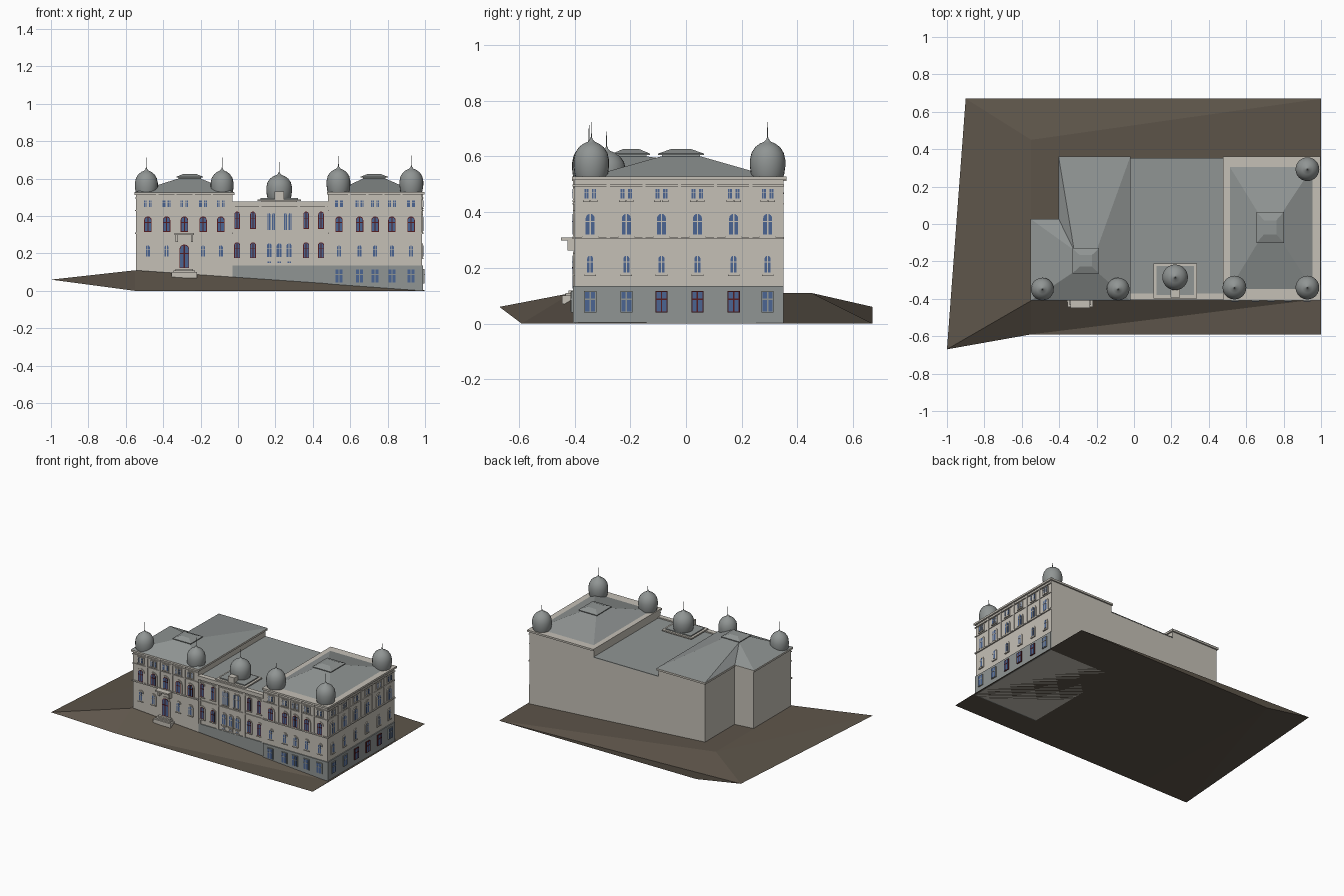
import bpy, bmesh, math

if "Cube" in bpy.data.objects:
    bpy.data.objects.remove(bpy.data.objects["Cube"])

MATS = []
def mat(name, r, g, b):
    m = bpy.data.materials.new(name)
    m.diffuse_color = (r, g, b, 1)
    m.use_nodes = True
    m.node_tree.nodes["Principled BSDF"].inputs["Base Color"].default_value = m.diffuse_color
    MATS.append(m)
    return len(MATS) - 1

STONE = mat("pale stone", 0.56, 0.53, 0.47)
SLATE = mat("grey slate", 0.28, 0.30, 0.295)
GLASS = mat("blue glass", 0.07, 0.13, 0.29)
RED = mat("dark red paint", 0.09, 0.012, 0.015)
EARTH = mat("brown earth", 0.11, 0.09, 0.068)

# ---- helpers ----
def front(u, z, d): return (u, -0.40 - d, z)
def centre(u, z, d): return (u, -0.392 - d, z)
def side(u, z, d): return (0.984 + d, u, z)
def plan(x, y, z): return (x, y, z)

def prism(bm, pts, d0, d1, face, m):
    a = [bm.verts.new(face(u, v, d0)) for u, v in pts]
    b = [bm.verts.new(face(u, v, d1)) for u, v in pts]
    n = len(pts)
    fs = [bm.faces.new(a[::-1]), bm.faces.new(b)]
    fs += [bm.faces.new((a[i], a[(i + 1) % n], b[(i + 1) % n], b[i])) for i in range(n)]
    for f in fs:
        f.material_index = m

def rect(u0, u1, v0, v1):
    return [(u0, v0), (u1, v0), (u1, v1), (u0, v1)]

def mesh_faces(bm, verts, faces, m):
    vs = [bm.verts.new(v) for v in verts]
    for f in faces:
        bm.faces.new([vs[i] for i in f]).material_index = m

def finish(bm, name):
    bmesh.ops.recalc_face_normals(bm, faces=bm.faces)
    me = bpy.data.meshes.new(name)
    bm.to_mesh(me)
    bm.free()
    for m in MATS:
        me.materials.append(m)
    ob = bpy.data.objects.new(name, me)
    bpy.context.collection.objects.link(ob)
    return ob

def opening(u, z0, z1, w, arch):
    h = w / 2
    if not arch:
        return rect(u - h, u + h, z0, z1)
    top = [(u + h * math.cos(math.pi * k / 8), z1 - h + h * math.sin(math.pi * k / 8)) for k in range(9)]
    return [(u - h, z0), (u + h, z0)] + top

def window(bm, face, u, z0, z1, w, arch=True, frame=STONE, base=0.0, trim=0.007, surround=STONE):
    if trim:
        prism(bm, opening(u, z0 - trim * .5, z1 + trim, w + 2 * trim, arch), base, base + .005, face, surround)
        prism(bm, rect(u - w / 2 - trim, u + w / 2 + trim, z0 - .009, z0 - .003), base, base + .008, face, surround)
    prism(bm, opening(u, z0, z1, w, arch), base, base + .0062, face, frame)
    e = min(.004, w * .12)
    prism(bm, opening(u, z0 + e, z1 - e, w - 2 * e, arch), base, base + .0072, face, GLASS)
    t = w * .06
    prism(bm, rect(u - t, u + t, z0 + e, z1 - e), base, base + .0082, face, frame)
    zm = z0 + (z1 - z0) * .62
    prism(bm, rect(u - w / 2 + e, u + w / 2 - e, zm - t, zm + t), base, base + .0085, face, frame)

# ---- sloping ground ----
bm = bmesh.new()
mesh_faces(bm, [(-1, -.67, .06), (-.55, -.59, 0), (1, -.59, 0), (1, .67, 0), (-.9, .67, .06),
                (-.55, .45, .11), (-.55, -.41, .11), (1, -.40, .003), (-.55, .67, 0)],
           [(0, 1, 6), (1, 7, 6), (1, 2, 7), (2, 3, 7), (6, 7, 3), (6, 3, 5), (5, 3, 4),
            (0, 6, 5), (0, 5, 4), (1, 8, 3, 2), (0, 4, 8), (0, 8, 1), (4, 3, 8)], EARTH)
finish(bm, "ground")

# ---- wall blocks ----
LEFT = [(-.545, -.40), (-.03, -.40), (-.03, .35), (-.395, .35), (-.395, .02), (-.545, .02)]
bm = bmesh.new()
prism(bm, LEFT, 0.02, .518, plan, STONE)
finish(bm, "left_block_walls")
bm = bmesh.new()
prism(bm, rect(-.03, .48, -.392, .35), 0.01, .465, plan, STONE)
prism(bm, rect(-.03, .48, -.38, .352), .465, .47, plan, SLATE)
finish(bm, "middle_block")
bm = bmesh.new()
prism(bm, rect(.48, .984, -.40, .35), 0, .52, plan, STONE)
prism(bm, rect(.476, .996, -.41, .36), .515, .528, plan, STONE)
finish(bm, "right_block_walls")

# ---- grey basement facing on the front and right side ----
bm = bmesh.new()
prism(bm, rect(-.03, .48, 0, .135), 0, .006, centre, SLATE)
prism(bm, rect(.48, .99, 0, .135), 0, .006, front, SLATE)
prism(bm, rect(-.40, .35, 0, .135), 0, .006, side, SLATE)
finish(bm, "basement_facing")

# ---- roofs with raised caps ----
def cap(bm, cx, cy, hx, hy):
    prism(bm, rect(cx - hx * .82, cx + hx * .82, cy - hy * .82, cy + hy * .82), .585, .607, plan, SLATE)
    prism(bm, rect(cx - hx, cx + hx, cy - hy, cy + hy), .605, .61, plan, SLATE)
    a = rect(cx - hx, cx + hx, cy - hy, cy + hy)
    b = rect(cx - hx * .45, cx + hx * .45, cy - hy * .45, cy + hy * .45)
    mesh_faces(bm, [(x, y, .61) for x, y in a] + [(x, y, .626) for x, y in b],
               [(0, 1, 5, 4), (1, 2, 6, 5), (2, 3, 7, 6), (3, 0, 4, 7), (4, 5, 6, 7)], SLATE)

bm = bmesh.new()
EAVE = [(-.553, -.41), (-.02, -.41), (-.02, .36), (-.403, .36), (-.403, .027), (-.553, .027)]
prism(bm, EAVE, .512, .525, plan, STONE)
mesh_faces(bm, [(x, y, .527) for x, y in EAVE] + [(x, y, .60) for x, y in rect(-.32, -.20, -.255, -.14)],
           [(0, 1, 7, 6), (1, 2, 8, 7), (2, 3, 9, 8), (3, 4, 9), (4, 5, 9), (5, 0, 6, 9), (6, 7, 8, 9)], SLATE)
cap(bm, -.258, -.197, .072, .068)
finish(bm, "left_roof")

bm = bmesh.new()
mesh_faces(bm, [(x, y, .528) for x, y in rect(.512, .955, -.347, .305)] + [(x, y, .60) for x, y in rect(.668, .788, -.09, .053)],
           [(0, 1, 5, 4), (1, 2, 6, 5), (2, 3, 7, 6), (3, 0, 4, 7), (4, 5, 6, 7)], SLATE)
cap(bm, .728, -.018, .073, .083)
finish(bm, "right_roof")

# ---- domes with spires ----
PROFILE = [(.057, 0), (.06, .01), (.0635, .035), (.0635, .06), (.058, .085), (.045, .105),
           (.028, .118), (.012, .125), (.005, .133), (.0018, .142), (.001, .195)]
def dome(name, x, y, z, s=1.0):
    bm = bmesh.new()
    n = 24
    rings = [[bm.verts.new((x + r * s * math.cos(2 * math.pi * k / n), y + r * s * math.sin(2 * math.pi * k / n), z + h))
              for k in range(n)] for r, h in PROFILE]
    for a, b in zip(rings, rings[1:]):
        for k in range(n):
            bm.faces.new((a[k], a[(k + 1) % n], b[(k + 1) % n], b[k]))
    bm.faces.new(rings[-1])
    bm.faces.new(rings[0][::-1])
    for f in bm.faces:
        f.material_index = SLATE
    ob = finish(bm, name)
    bpy.ops.object.select_all(action='DESELECT')
    ob.select_set(True)
    bpy.context.view_layer.objects.active = ob
    bpy.ops.object.shade_smooth_by_angle(angle=math.radians(40))

dome("left_outer_dome", -.49, -.348, .518, .96)
dome("left_inner_dome", -.085, -.348, .518, .96)
dome("right_inner_dome", .537, -.34, .528)
dome("right_outer_dome", .927, -.34, .528)
dome("right_back_dome", .927, .293, .528)
dome("central_dome", .22, -.285, .495, 1.08)

# ---- central dome pedestal ----
bm = bmesh.new()
prism(bm, rect(.125, .315, -.375, -.225), .46, .482, plan, STONE)
prism(bm, rect(.103, .337, -.397, -.21), .480, .489, plan, STONE)
prism(bm, rect(.12, .32, -.38, -.225), .489, .496, plan, SLATE)
prism(bm, rect(.195, .245, -.392, -.35), .489, .53, plan, STONE)
finish(bm, "dome_pedestal")

# ---- string courses, cornices and pilasters ----
bm = bmesh.new()
for face, spans in ((front, ((-.55, -.03), (.48, .992))), (side, ((-.408, .352),))):
    for u0, u1 in spans:
        for z0, z1, d in ((.303, .311, .008), (.427, .432, .005), (.493, .499, .007)):
            prism(bm, rect(u0, u1, z0, z1), 0, d, face, STONE)
prism(bm, rect(-.03, .48, .452, .478), -.02, .014, centre, STONE)
prism(bm, rect(-.03, .48, .298, .304), 0, .006, centre, STONE)
prism(bm, rect(-.03, .48, .434, .439), 0, .006, centre, STONE)
LX = [-.482, -.382, -.287, -.187, -.092]
RX = [.54, .65, .733, .823, .925]
SY = [-.344, -.214, -.088, .041, .171, .293]
for face, cols in ((front, LX), (front, RX), (side, SY)):
    for a, b in zip(cols, cols[1:]):
        prism(bm, rect((a + b) / 2 - .006, (a + b) / 2 + .006, .311, .515), 0, .005, face, STONE)
for u in (-.022, .118, .325, .472):
    prism(bm, rect(u - .007, u + .007, .135, .455), 0, .006, centre, STONE)
finish(bm, "stone_bands")

# ---- windows ----
def facade(bm, face, cols, skip=None):
    for i, u in enumerate(cols):
        if i != skip:
            window(bm, face, u, .18, .247, .028)
        window(bm, face, u, .315, .398, .040, True, RED if face is front else STONE, 0, .009)
        for s in (-.0135, .0135):
            window(bm, face, u + s, .446, .485, .019, False, trim=.003)

bm = bmesh.new()
facade(bm, front, LX, 2)
finish(bm, "left_block_windows")
bm = bmesh.new()
facade(bm, front, RX)
for u in RX:
    window(bm, front, u, .04, .117, .044, False, SLATE, .006, 0)
finish(bm, "right_block_windows")
bm = bmesh.new()
facade(bm, side, SY)
for i, u in enumerate(SY):
    window(bm, side, u, .04, .117, .044, False, RED if i in (2, 3, 4) else SLATE, .006, 0)
finish(bm, "side_windows")
bm = bmesh.new()
for u in (-.005, .08, .364, .444):
    window(bm, centre, u, .175, .26, .032, True, RED)
    window(bm, centre, u, .332, .424, .030, True, RED)
for u in (.167, .22, .273):
    window(bm, centre, u, .178, .258, .034, trim=.005)
    window(bm, centre, u, .146, .162, .024, False, trim=.003)
for u in (.165, .191, .253, .279):
    window(bm, centre, u, .322, .418, .021, trim=.003)
finish(bm, "middle_windows")

# ---- entrance: door, steps, canopy ----
bm = bmesh.new()
window(bm, front, -.287, .122, .248, .052, True, RED, 0, .01)
finish(bm, "entrance_door")
bm = bmesh.new()
for k in range(3):
    prism(bm, rect(-.355 + k * .01, -.22 - k * .01, -.445 + k * .012, -.39), .07, .1 + k * .009, plan, STONE)
finish(bm, "entrance_steps")
bm = bmesh.new()
prism(bm, rect(-.34, -.235, -.448, -.39), .299, .309, plan, STONE)
for u in (-.328, -.246):
    prism(bm, rect(u - .006, u + .006, -.425, -.39), .262, .30, plan, STONE)
finish(bm, "entrance_canopy")
